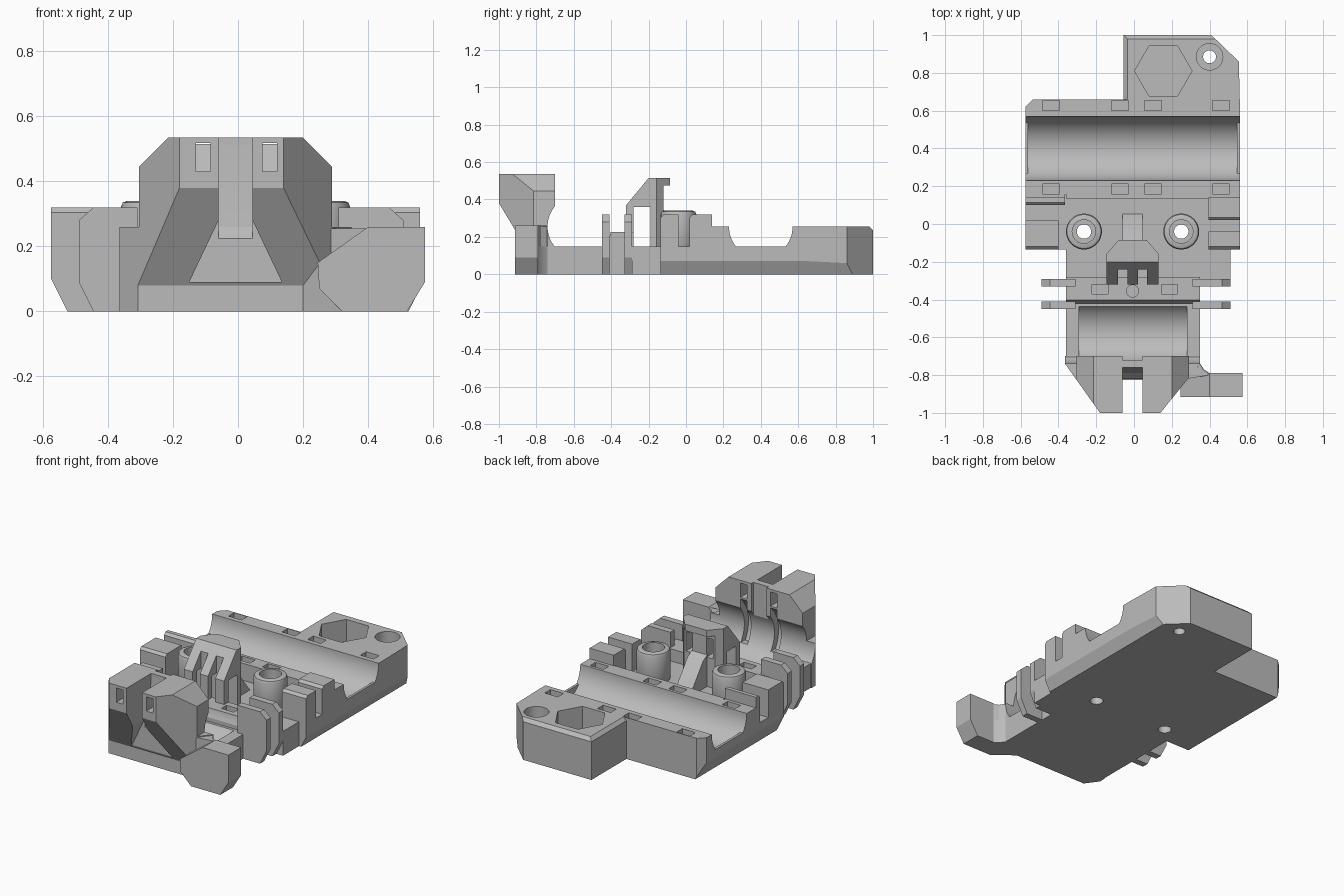
import bpy, bmesh, math

if "Cube" in bpy.data.objects:
    bpy.data.objects.remove(bpy.data.objects["Cube"])

grey = bpy.data.materials.new("plain grey")
grey.use_nodes = True
COLOUR = (0.5, 0.5, 0.5, 1)
grey.diffuse_color = COLOUR
grey.node_tree.nodes["Principled BSDF"].inputs["Base Color"].default_value = COLOUR
MID = -0.0075
parts = []


def prism(name, pts, lo, hi, axis):
    """Extrude a 2D outline along an axis: x takes (y,z), y takes (x,z), z takes (x,y)."""
    place = {"x": lambda a, b, t: (t, a, b), "y": lambda a, b, t: (a, t, b),
             "z": lambda a, b, t: (a, b, t)}[axis]
    bm = bmesh.new()
    bottom = [bm.verts.new(place(a, b, lo)) for a, b in pts]
    top = [bm.verts.new(place(a, b, hi)) for a, b in pts]
    bm.faces.new(bottom)
    bm.faces.new(top)
    for i in range(len(pts)):
        j = (i + 1) % len(pts)
        bm.faces.new((bottom[i], bottom[j], top[j], top[i]))
    bmesh.ops.recalc_face_normals(bm, faces=bm.faces)
    mesh = bpy.data.meshes.new(name)
    bm.to_mesh(mesh)
    bm.free()
    mesh.materials.append(grey)
    obj = bpy.data.objects.new(name, mesh)
    bpy.context.collection.objects.link(obj)
    parts.append(obj)
    return obj


def box(name, x0, x1, y0, y1, z0, z1):
    return prism(name, [(x0, y0), (x1, y0), (x1, y1), (x0, y1)], z0, z1, "z")


def disc(name, a, b, r, lo, hi, axis, sides=64):
    ring = [(a + r * math.cos(math.tau * i / sides), b + r * math.sin(math.tau * i / sides))
            for i in range(sides)]
    return prism(name, ring, lo, hi, axis)


def cut(obj, *cutters):
    """Subtract the cutters from a part and discard them."""
    for c in cutters:
        m = obj.modifiers.new("cut", "BOOLEAN")
        m.operation, m.solver, m.object = "DIFFERENCE", "EXACT", c
    deps = bpy.context.evaluated_depsgraph_get()
    mesh = bpy.data.meshes.new_from_object(obj.evaluated_get(deps))
    obj.modifiers.clear()
    obj.data = mesh
    for c in cutters:
        parts.remove(c)
        bpy.data.objects.remove(c)


def side_bevels():
    """Wedges that trim the long lower edges."""
    return [prism("wedge", [(s * 0.52, -0.01), (s * 0.575, 0.1), (s * 0.7, 0.1), (s * 0.7, -0.01)],
                  -0.5, 1.1, "y") for s in (-1, 1)]


# Rear bearing block with the mounting lobe
rear = prism("rear_block", [(-0.575, 0.155), (0.56, 0.155), (0.56, 0.655), (0.555, 0.86),
                            (0.41, 1.0), (-0.055, 1.0), (-0.055, 0.66), (-0.535, 0.66),
                            (-0.575, 0.62)], 0, 0.255, "z")
slots = [box("slot", x, x + 0.09, y, y + 0.055, 0.14, 0.4)
         for x in (-0.485, -0.12, 0.055, 0.415) for y in (0.6, 0.157)]
cut(rear, disc("trough", 0.4, 0.255, 0.17, -0.7, 0.7, "x"),
    disc("nut_trap", 0.155, 0.81, 0.152, 0.12, 0.4, "z", 6),
    disc("screw_head", 0.4, 0.885, 0.07, 0.14, 0.4, "z"),
    disc("screw_hole", 0.4, 0.885, 0.034, -0.1, 0.3, "z"),
    prism("edge_bevel", [(-0.1, 0.22), (-0.055, 0.235), (-0.035, 0.255), (-0.035, 0.3),
                         (-0.1, 0.3)], 0.66, 1.1, "y"),
    prism("back_bevel", [(1.0, 0.235), (0.98, 0.255), (0.98, 0.3), (1.1, 0.3),
                         (1.1, 0.235)], -0.1, 0.5, "x"),
    *side_bevels(), *slots)
for x in (-0.575, 0.545):
    lip = box("rear_trough_lip", x, x + 0.015, 0.24, 0.56, 0.05, 0.15)
    cut(lip, *side_bevels())

# Middle floor, with two screw posts
posts = (-0.265, 0.25)
floor = box("carriage_floor", -0.575, 0.56, -0.135, 0.16, 0, 0.15)
cut(floor, *side_bevels(),
    *[disc("hole", x, -0.04, 0.038, -0.1, 0.3, "z") for x in posts])
box("front_floor", -0.36, 0.51, -0.29, -0.135, 0, 0.15)
for x in posts:
    post = disc("screw_post", x, -0.04, 0.095, 0.14, 0.34, "z")
    bev = post.modifiers.new("rim", "BEVEL")
    bev.width, bev.segments = 0.018, 2
    bev.limit_method, bev.angle_limit = "ANGLE", math.radians(60)
    cut(post, disc("bore", x, -0.04, 0.038, 0, 0.5, "z"),
        disc("counterbore", x, -0.04, 0.062, 0.25, 0.5, "z"))

# Belt clamp blocks on both sides
for x0, x1, y0, y1 in ((-0.575, -0.4, -0.135, 0.02), (-0.575, -0.365, 0.1, 0.14),
                       (0.395, 0.56, -0.135, -0.04), (0.395, 0.56, 0.02, 0.14)):
    block = prism("belt_block", [(y0, 0.14), (y1, 0.14), (y1, 0.32), (y0 + 0.015, 0.32),
                                 (y0, 0.305)], x0, x1, "x")
for x0, x1 in ((-0.575, -0.365), (0.395, 0.56)):
    box("belt_step", x0, x1, 0.135, 0.16, 0.14, 0.255)
box("centre_step", -0.36, 0.395, 0.135, 0.16, 0.14, 0.255)

# Thin side fins
for side, inner, outer in (("right", -0.31, -0.49), ("left", 0.31, 0.51)):
    d = math.copysign(0.045, outer)
    for y in (-0.45, -0.33):
        prism(side + "_fin", [(inner, 0), (outer - d, 0), (outer, 0.09), (outer, 0.28),
                              (outer - d, 0.32), (inner, 0.32)], y, y + 0.04, "y")

# Clamp wall and front bearing trough
wall = box("clamp_wall", -0.36, 0.35, -0.42, -0.28, 0, 0.225)
cut(wall, disc("trough", -0.57, 0.255, 0.17, -0.7, 0.7, "x"),
    disc("pin_hole", MID, -0.355, 0.032, 0.1, 0.3, "z"),
    *[box("slot", x, x + 0.085, -0.37, -0.32, 0.12, 0.3) for x in (-0.222, 0.145)])
trough = box("front_trough", -0.36, 0.35, -0.745, -0.41, 0, 0.15)
cut(trough, disc("bearing", -0.57, 0.255, 0.17, -0.29, 0.28, "x"))

# Centre belt bracket with prongs
bracket = prism("centre_bracket",
                [(-0.32, 0.15), (-0.32, 0.37), (-0.2, 0.515), (-0.085, 0.515), (-0.085, 0.475),
                 (-0.12, 0.475), (-0.12, 0.14), (-0.19, 0.14), (-0.19, 0.36), (-0.28, 0.36),
                 (-0.28, 0.15)], -0.145, 0.13, "x")
cut(bracket,
    *[box("prong_gap", x, x + 0.05, -0.4, -0.24, 0.1, 0.6) for x in (-0.085, 0.02)],
    *[box("window", x, x + 0.045, -0.2, 0, 0.33, 0.45) for x in (-0.1, 0.04)],
    *[prism("corner", [(MID + s * 0.14, -0.16), (MID + s * 0.07, -0.08), (MID + s * 0.07, 0),
                       (MID + s * 0.3, 0), (MID + s * 0.3, -0.16)], 0.1, 0.6, "z")
      for s in (-1, 1)])
prism("belt_ramp", [(-0.13, 0.14), (-0.13, 0.35), (-0.08, 0.32), (0.06, 0.14)],
      -0.06, 0.045, "x")

# Front tower: side profile trimmed to its plan and front outlines
tower = prism("front_tower", [(-0.70, 0), (-0.82, 0), (-0.82, 0.08), (-1, 0.38), (-1, 0.535),
                              (-0.70, 0.535)], -0.365, 0.35, "x")
trims = []
for edge, tip, shoulder in ((-0.365, -0.18, -0.305), (0.35, 0.14, 0.29)):
    far = math.copysign(0.6, edge)
    peak = shoulder - math.copysign(0.09, edge)
    trims.append(prism("plan_trim", [(edge, -0.74), (tip, -1.0), (tip, -1.1), (far, -1.1),
                                     (far, -0.74)], -0.1, 0.7, "z"))
    trims.append(prism("shoulder_trim", [(shoulder, 0.26), (shoulder, 0.445), (peak, 0.535),
                                         (peak, 0.7), (far, 0.7), (far, 0.26)],
                       -1.1, -0.6, "y"))
for x in (-0.13, 0.075):
    trims.append(box("tie_slot", x, x + 0.045, -1.1, -0.6, 0.43, 0.518))
    trims.append(disc("tie_groove", -0.57, 0.255, 0.21, x, x + 0.045, "x"))
cut(tower, disc("bearing", -0.57, 0.255, 0.17, -0.7, 0.7, "x"),
    prism("front_gap", [(-0.06, 0.6), (-0.06, 0.28), (-0.15, 0.09), (0.135, 0.09),
                        (0.045, 0.28), (0.045, 0.6)], -1.1, -0.82, "y"),
    prism("gap_back", [(-0.9, 0.225), (-0.82, 0.225), (-0.79, 0.26), (-0.76, 0.5),
                       (-0.76, 0.6), (-0.9, 0.6)], -0.06, 0.045, "x"),
    box("rear_notch", -0.06, 0.045, -0.72, -0.6, 0.26, 0.6), *trims)

# Side foot beside the tower
prism("side_foot", [(0.32, 0), (0.52, 0), (0.575, 0.09), (0.575, 0.26), (0.4, 0.26),
                    (0.245, 0.15), (0.25, 0.07)], -0.915, -0.79, "y")
prism("foot_web", [(0.2, -0.82), (0.32, -0.915), (0.4, -0.79), (0.37, -0.77), (0.35, -0.74),
                   (0.2, -0.74)], 0, 0.15, "z")
prism("foot_fillet", [(0.28, -0.82), (0.4, -0.8), (0.4, -0.79), (0.37, -0.775),
                      (0.35, -0.742)], 0, 0.255, "z")

# Smooth the round surfaces, keep the edges crisp
for obj in parts:
    obj.select_set(True)
bpy.context.view_layer.objects.active = parts[0]
bpy.ops.object.shade_smooth_by_angle(angle=math.radians(25))
